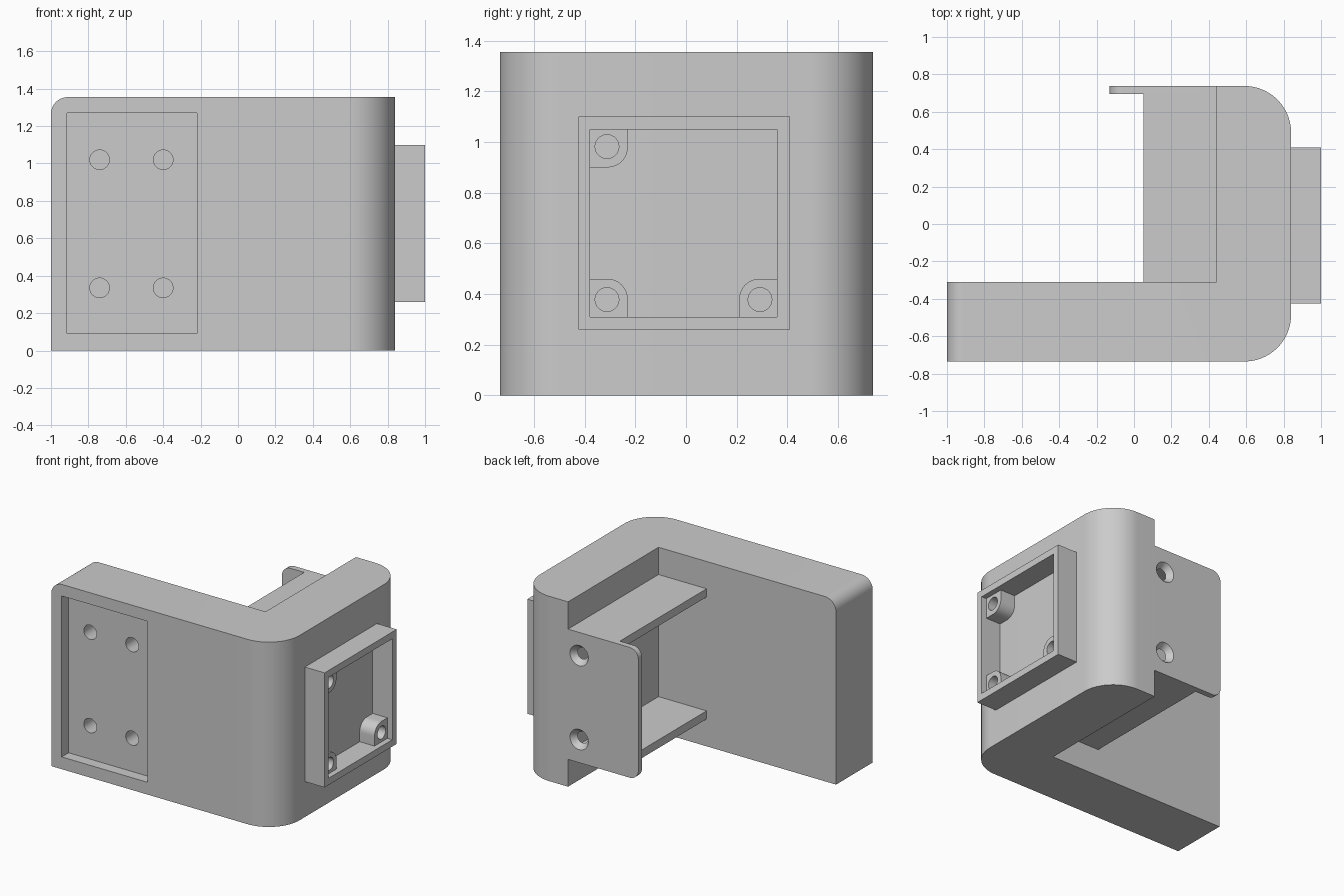
import bpy, bmesh, math
from mathutils import Vector

if "Cube" in bpy.data.objects:
    bpy.data.objects.remove(bpy.data.objects["Cube"])

AXES = {'x': lambda a, b, h: (h, a, b), 'y': lambda a, b, h: (a, h, b), 'z': lambda a, b, h: (a, b, h)}


def outline(corners, segs=12):
    """Closed 2D profile; each corner is (a, b, fillet radius)."""
    pts = []
    for i, (a, b, r) in enumerate(corners):
        p = Vector((a, b))
        if r == 0:
            pts.append(p)
            continue
        d1 = (Vector(corners[i - 1][:2]) - p).normalized()
        d2 = (Vector(corners[(i + 1) % len(corners)][:2]) - p).normalized()
        c = p + (d1 + d2) * r
        for k in range(segs + 1):
            t = math.pi / 2 * k / segs
            pts.append(c - r * (d2 * math.cos(t) + d1 * math.sin(t)))
    return pts


def prism(name, pts, axis, lo, hi):
    f = AXES[axis]
    bm = bmesh.new()
    low = [bm.verts.new(f(*p, lo)) for p in pts]
    top = [bm.verts.new(f(*p, hi)) for p in pts]
    bm.faces.new(low)
    bm.faces.new(top)
    n = len(pts)
    for i in range(n):
        j = (i + 1) % n
        bm.faces.new((low[i], low[j], top[j], top[i]))
    bmesh.ops.recalc_face_normals(bm, faces=bm.faces[:])
    me = bpy.data.meshes.new(name)
    bm.to_mesh(me)
    bm.free()
    ob = bpy.data.objects.new(name, me)
    bpy.context.collection.objects.link(ob)
    return ob


def box(name, x, y, z):
    return prism(name, [(x[0], y[0]), (x[1], y[0]), (x[1], y[1]), (x[0], y[1])], 'z', *z)


def cone(x, z, y0, y1, r0, r1):
    """Tapered hole cutter running along y."""
    bpy.ops.mesh.primitive_cone_add(vertices=32, radius1=r0, radius2=r1, depth=y1 - y0,
                                    location=(x, (y0 + y1) / 2, z), rotation=(-math.pi / 2, 0, 0))
    return bpy.context.object


def cut(ob, cutter):
    cutter.hide_render = True
    m = ob.modifiers.new("cut", 'BOOLEAN')
    m.operation, m.solver, m.object = 'DIFFERENCE', 'EXACT', cutter
    bpy.context.view_layer.objects.active = ob
    bpy.ops.object.modifier_apply(modifier=m.name)
    bpy.data.objects.remove(cutter)


# L-shaped body with two rounded outer corners
R = 0.25
body = prism("corner_body", outline([(-1, -.735, 0), (.84, -.735, R), (.84, .738, R),
                                     (.44, .738, 0), (.44, -.31, 0), (-1, -.31, 0)], 20), 'z', 0, 1.355)

# rounded upper edge at the free end of the long arm
bm = bmesh.new()
bm.from_mesh(body.data)
edge = [e for e in bm.edges if all(v.co.x < -.99 and v.co.z > 1.3 for v in e.verts)]
bmesh.ops.bevel(bm, geom=edge, offset=.09, segments=10, profile=.5, affect='EDGES')
bm.to_mesh(body.data)
bm.free()

# front recess with four tapered blind holes
cut(body, box("recess_cutter", (-.915, -.22), (-.8, -.655), (.09, 1.27)))
for x in (-.74, -.4):
    for z in (.335, 1.02):
        cut(body, cone(x, z, -.70, -.45, .05, .063))

# upper and lower shelves of the rear housing
for name, z0 in (("lower_shelf", .2), ("upper_shelf", 1.095)):
    box(name, (.05, .44), (-.31, .695), (z0, z0 + .06))

# rear mounting plate with countersunk holes
plate = prism("rear_plate", outline([(-.13, .2, .07), (.44, .2, 0), (.44, 1.155, 0), (-.13, 1.155, .07)]),
              'y', .695, .738)
for z in (.37, .985):
    cut(plate, cone(.35, z, .685, .748, .034, .082))

# square frame on the right side
frame = box("side_frame", (.84, 1), (-.425, .41), (.26, 1.1))
cut(frame, box("frame_cutter", (.8, 1.1), (-.38, .36), (.31, 1.05)))

# three corner screw posts inside the frame
posts = []
for cy, cz, sy, sz in ((-.38, 1.05, 1, -1), (-.38, .31, 1, 1), (.36, .31, -1, 1)):
    s = .15
    post = prism("screw_post", outline([(cy, cz, 0), (cy + sy * s, cz, 0),
                                        (cy + sy * s, cz + sz * s, .08), (cy, cz + sz * s, 0)]), 'x', .84, .96)
    hy, hz = cy + sy * .068, cz + sz * .068
    circle = [(hy + .047 * math.cos(k * math.pi / 14), hz + .047 * math.sin(k * math.pi / 14)) for k in range(28)]
    cut(post, prism("post_cutter", circle, 'x', .8, 1.05))
    posts.append(post)

# smooth the curved surfaces, keep edges sharp
bpy.ops.object.select_all(action='DESELECT')
for ob in [body, plate] + posts:
    ob.select_set(True)
bpy.context.view_layer.objects.active = body
bpy.ops.object.shade_smooth_by_angle(angle=math.radians(30))
